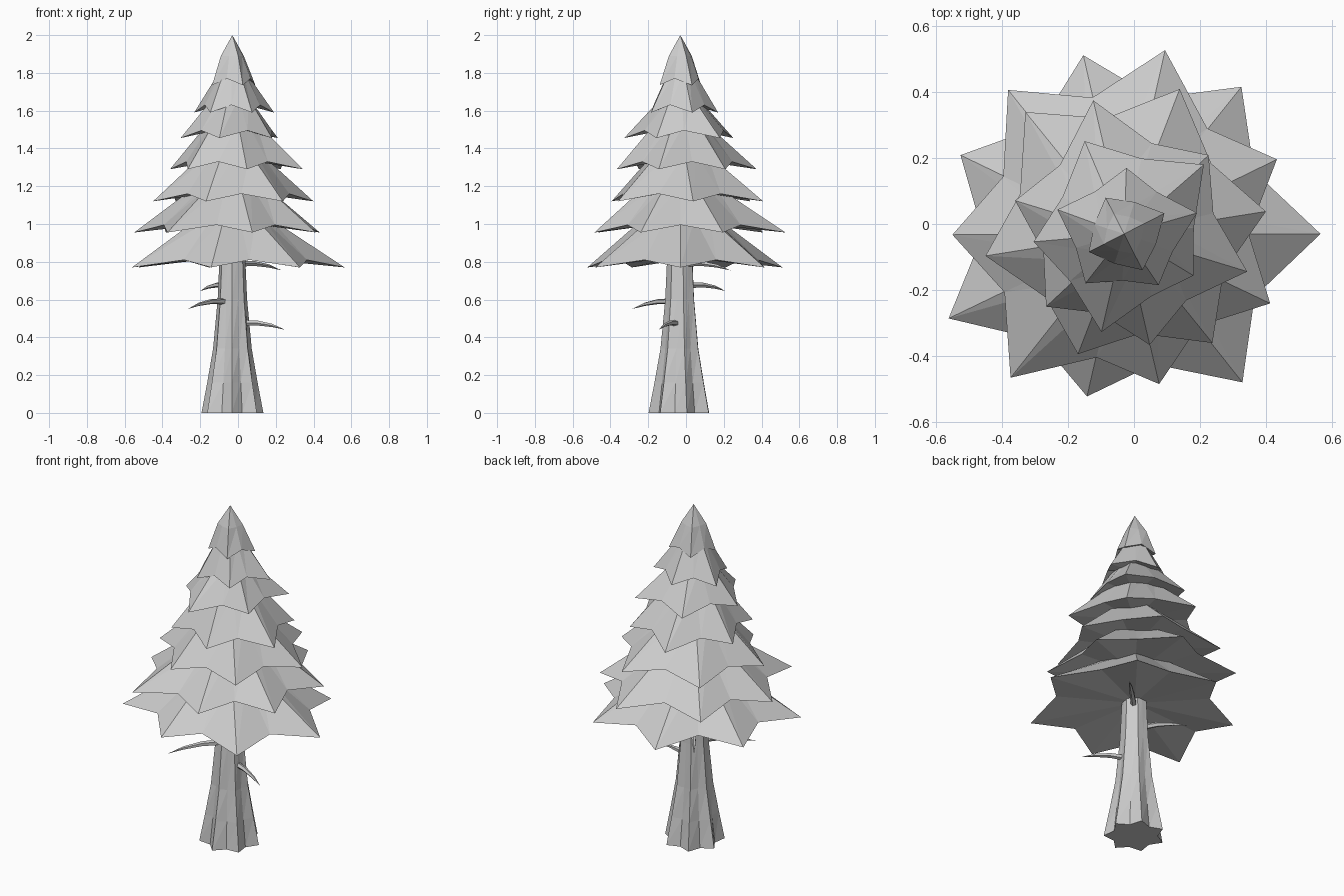
import bpy, bmesh
from math import sin, cos, pi, radians
from mathutils import Vector

cube = bpy.data.objects.get("Cube")
if cube:
    bpy.data.objects.remove(cube)

AXIS = Vector((-0.03, -0.03, 0))

grey = bpy.data.materials.new("plain grey")
grey.use_nodes = True
grey.diffuse_color = (0.6, 0.6, 0.6, 1)
grey.node_tree.nodes["Principled BSDF"].inputs["Base Color"].default_value = (0.6, 0.6, 0.6, 1)


def loft(name, rings):
    """Join equal rings of points with flat faces; a ring of one point closes an end."""
    bm = bmesh.new()
    rows = [[bm.verts.new(p) for p in ring] for ring in rings]
    for low, high in zip(rows, rows[1:]):
        n = max(len(low), len(high))
        for i in range(n):
            j = (i + 1) % n
            if len(low) == 1:
                bm.faces.new((low[0], high[j], high[i]))
            elif len(high) == 1:
                bm.faces.new((low[i], low[j], high[0]))
            else:
                bm.faces.new((low[i], low[j], high[j]))
                bm.faces.new((low[i], high[j], high[i]))
    bmesh.ops.recalc_face_normals(bm, faces=bm.faces)
    mesh = bpy.data.meshes.new(name)
    bm.to_mesh(mesh)
    bm.free()
    mesh.materials.append(grey)
    obj = bpy.data.objects.new(name, mesh)
    bpy.context.collection.objects.link(obj)
    return obj


def polar(radius, angle, z):
    return AXIS + Vector((radius * cos(angle), radius * sin(angle), z))


def star(radii, start, tip_z, notch_z, notch):
    """Ring of points alternating between a tip and the notch after it."""
    n, points = len(radii), []
    for i, r in enumerate(radii):
        a = radians(start) + 2 * pi * i / n
        mean = (r + radii[(i + 1) % n]) / 2
        points += [polar(r, a, tip_z), polar(mean * notch, a + pi / n, notch_z)]
    return points


# Foliage skirts: start angle, tip height, top height, top radius, tip radii
tiers = [
    (0, 0.77, 1.03, 0.20, [0.595, 0.57, 0.555, 0.55, 0.59, 0.505, 0.575]),
    (26, 0.955, 1.21, 0.18, [0.515, 0.57, 0.56, 0.52, 0.555, 0.467, 0.49]),
    (9, 1.12, 1.375, 0.15, [0.435, 0.47, 0.475, 0.425, 0.39, 0.425]),
    (-17, 1.29, 1.54, 0.13, [0.39, 0.35, 0.415, 0.345, 0.323, 0.345]),
    (-31, 1.455, 1.67, 0.10, [0.245, 0.32, 0.305, 0.275, 0.305]),
    (16, 1.59, 1.81, 0.07, [0.23, 0.20, 0.215, 0.19, 0.187]),
]
for k, (start, tip_z, top_z, top_r, radii) in enumerate(tiers):
    notch_z = tip_z + 0.04
    loft(f"foliage_tier_{k + 1}", [
        [polar(0, 0, notch_z + 0.02)],
        star(radii, start, tip_z, notch_z, 0.75),
        star([top_r] * len(radii), start, top_z, top_z, 0.88),
        [polar(0, 0, top_z + 0.03)],
    ])

# Pointed crown
crown = [0.137, 0.123, 0.12, 0.123]
loft("foliage_crown", [
    [polar(0, 0, 1.79)],
    star(crown, 27, 1.735, 1.77, 0.78),
    star([0.068] * 4, 27, 1.89, 1.89, 0.8),
    [polar(0, 0, 2.0)],
])

# Trunk with flared, lobed roots: height, lobe radius, hollow ratio
trunk = [(0, 0.168, 0.74), (0.16, 0.137, 0.78), (0.34, 0.105, 0.84),
         (0.6, 0.08, 0.9), (0.82, 0.07, 0.92), (0.95, 0.065, 0.92)]
loft("trunk", [[polar(0, 0, 0)]] +
     [star([r] * 7, 12, z, z, hollow) for z, r, hollow in trunk] +
     [[polar(0, 0, 0.95)]])


# Dead twigs: tapering, drooping tubes
def twig(name, start, end):
    start, end = Vector(start), Vector(end)
    along = (end - start).normalized()
    side = along.cross(Vector((0, 0, 1))).normalized()
    up = side.cross(along)
    rings = [[start]]
    for t, r in ((0, 0.017), (0.35, 0.014), (0.7, 0.009)):
        mid = start.lerp(end, t) + Vector((0, 0, 0.06 * t * (1 - t)))
        rings.append([mid + r * (side * cos(a) + up * sin(a))
                      for a in (2 * pi * i / 5 for i in range(5))])
    loft(name, rings + [[end]])


twig("twig_front_left", (0.02, -0.045, 0.475), (0.25, -0.145, 0.44))
twig("twig_front_right", (-0.07, -0.075, 0.59), (-0.265, -0.285, 0.55))
twig("twig_back_right", (-0.06, 0.01, 0.675), (-0.20, 0.21, 0.645))
twig("twig_back_left", (0.0, 0.0, 0.79), (0.23, 0.235, 0.755))
